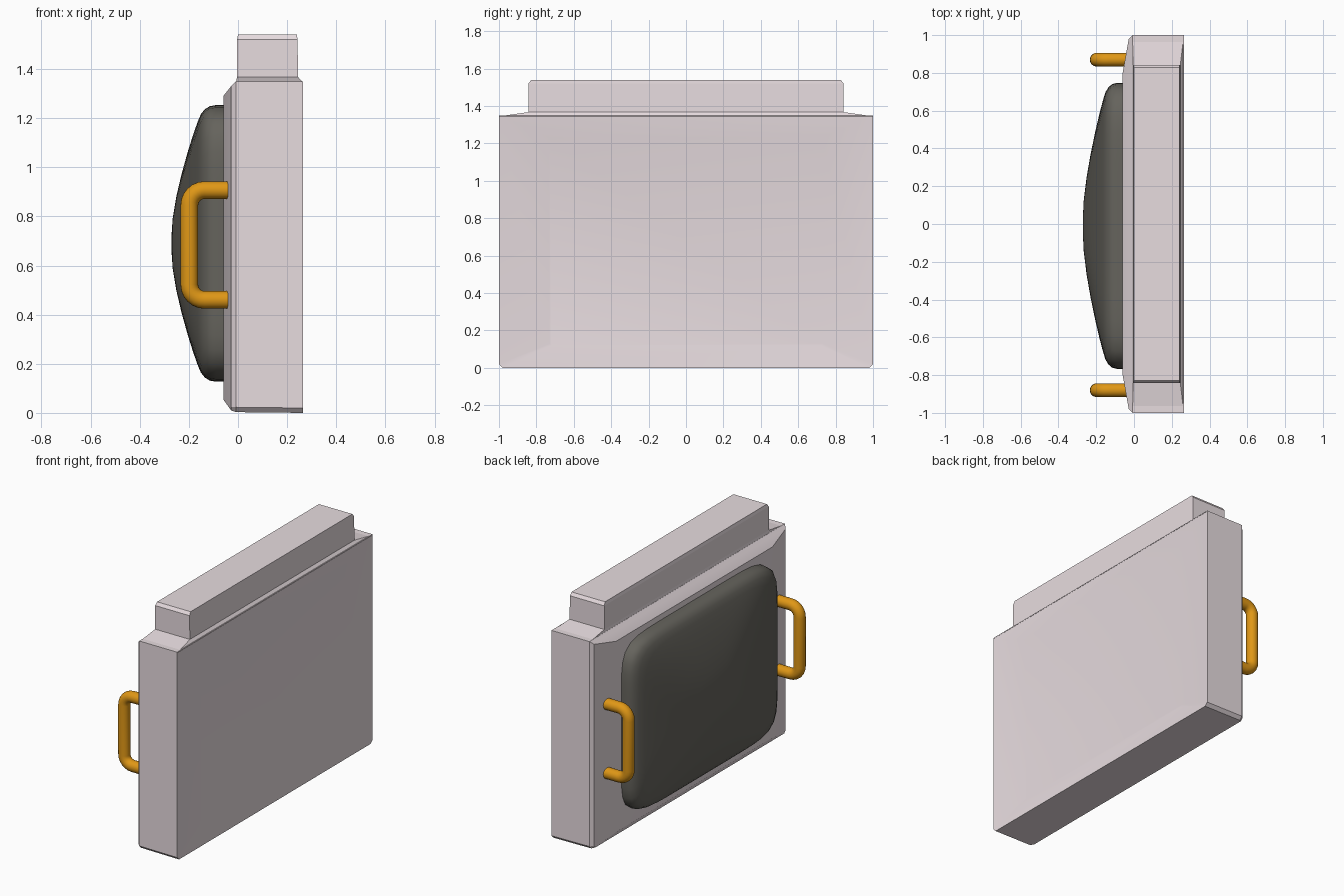
import bpy, bmesh
from math import cos, sin, pi

if "Cube" in bpy.data.objects:
    bpy.data.objects.remove(bpy.data.objects["Cube"])


def material(name, color):
    m = bpy.data.materials.new(name)
    m.diffuse_color = (*color, 1)
    m.use_nodes = True
    m.node_tree.nodes["Principled BSDF"].inputs["Base Color"].default_value = m.diffuse_color
    return m


SHELL = material("shell_grey", (0.80, 0.715, 0.74))
DARK = material("dark_pad", (0.13, 0.125, 0.108))
ORANGE = material("handle_orange", (0.74, 0.31, 0.008))


def loft(name, rings, mat, smooth=None):
    """Skin a list of equal-length closed rings and cap both ends."""
    bm = bmesh.new()
    rows = [[bm.verts.new(p) for p in r] for r in rings]
    n = len(rows[0])
    for a, b in zip(rows, rows[1:]):
        for i in range(n):
            j = (i + 1) % n
            bm.faces.new((a[i], a[j], b[j], b[i]))
    bm.faces.new(rows[0][::-1])
    bm.faces.new(rows[-1])
    bmesh.ops.recalc_face_normals(bm, faces=bm.faces)
    me = bpy.data.meshes.new(name)
    bm.to_mesh(me)
    bm.free()
    ob = bpy.data.objects.new(name, me)
    bpy.context.collection.objects.link(ob)
    me.materials.append(mat)
    if smooth:
        bpy.ops.object.select_all(action='DESELECT')
        ob.select_set(True)
        bpy.context.view_layer.objects.active = ob
        bpy.ops.object.shade_smooth_by_angle(angle=smooth)
    return ob


def rect_x(x, hy, z0, z1, c):
    """Upright rectangle at x with its two bottom corners clipped by c."""
    return [(x, -hy, z0 + c), (x, -hy + c, z0), (x, hy - c, z0),
            (x, hy, z0 + c), (x, hy, z1), (x, -hy, z1)]


def rect_z(z, x0, x1, hy):
    return [(x0, -hy, z), (x1, -hy, z), (x1, hy, z), (x0, hy, z)]


# Main slab: shallow chamfer around the pad side, slightly dished far side
loft("body_slab", [rect_x(-0.060, 0.80, 0.055, 1.29, 0.01),
                   rect_x(-0.028, 0.98, 0.01, 1.33, 0.015),
                   rect_x(-0.008, 1.00, 0.003, 1.35, 0.02),
                   rect_x(0.264, 1.00, 0.0, 1.35, 0.02),
                   rect_x(0.240, 0.73, 0.12, 1.23, 0.01)], SHELL, smooth=0.26)

# Sloped shoulder and the narrower block on top
loft("top_block", [rect_z(1.345, -0.008, 0.264, 0.999),
                   rect_z(1.367, -0.004, 0.245, 0.842),
                   rect_z(1.52, -0.004, 0.242, 0.842),
                   rect_z(1.54, 0.0, 0.240, 0.828)], SHELL)


# Domed pad: rounded-rectangle rings that relax to ellipses at the crown
def pad_ring(s, x, e, n=80):
    pts = []
    for i in range(n):
        a = 2 * pi * (i + 0.5) / n
        c, d = cos(a), sin(a)
        r = s / (abs(c) ** e + abs(d) ** e) ** (1 / e)
        pts.append((x, -0.01 + 0.757 * r * c, 0.69 + 0.563 * r * d))
    return pts


PAD = [(1.0, -0.05, 8), (1.0, -0.09, 8), (0.992, -0.115, 8), (0.97, -0.135, 8),
       (0.935, -0.151, 7.5), (0.88, -0.164, 6.5), (0.79, -0.182, 5.5),
       (0.66, -0.205, 4.2), (0.5, -0.230, 3.2), (0.34, -0.251, 2.6),
       (0.18, -0.266, 2.2), (0.05, -0.271, 2)]
loft("front_pad", [pad_ring(*p) for p in PAD], DARK, smooth=0.7)


# Bent tube handles, one at each side
def handle(name, y):
    z0, z1, xo, r = 0.46, 0.907, -0.198, 0.062
    path = [(-0.04, z0, 0)]
    for cz, a0 in ((z0 + r, 0), (z1 - r, pi / 2)):
        for k in range(7):
            a = a0 + k * pi / 12
            path.append((xo + r - r * sin(a), cz - r * cos(a), a))
    path.append((-0.04, z1, pi))
    rings = []
    for x, z, a in path:
        ring = []
        for i in range(20):
            t = 2 * pi * i / 20
            u, v = 0.036 * cos(t), 0.036 * sin(t)
            ring.append((x - u * sin(a), y + v, z - u * cos(a)))
        rings.append(ring)
    loft(name, rings, ORANGE, smooth=0.7)


handle("handle_left", -0.88)
handle("handle_right", 0.87)
